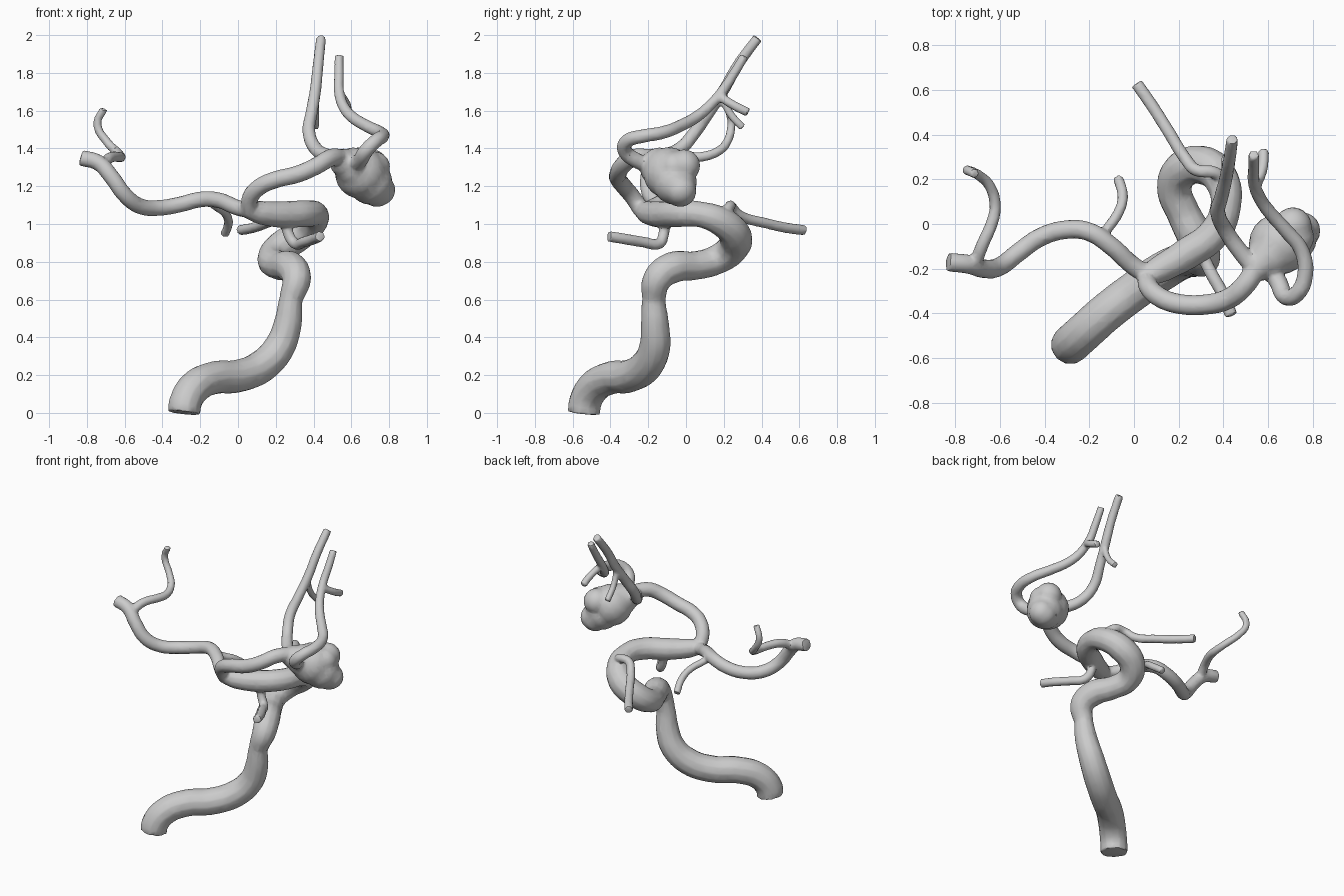
import bpy, bmesh
from mathutils import Vector, Matrix

curve = bpy.data.curves.new("artery_paths", 'CURVE')
curve.dimensions = '3D'
curve.bevel_depth = 1.0
curve.bevel_resolution = 4
curve.resolution_u = 6
curve.use_fill_caps = True


def vessel(points, r0, r1=None):
    """Tube through points (x, y, z[, radius]); radius tapers r0 to r1."""
    r1 = r0 if r1 is None else r1
    s = curve.splines.new('BEZIER')
    s.bezier_points.add(len(points) - 1)
    s.radius_interpolation = 'LINEAR'
    for i, (bp, p) in enumerate(zip(s.bezier_points, points)):
        bp.co = p[:3]
        bp.radius = p[3] if len(p) > 3 else r0 + (r1 - r0) * i / (len(points) - 1)
    for bp in s.bezier_points:
        bp.handle_left_type = bp.handle_right_type = 'AUTO'


# Main trunk with its S bends and back loop
vessel([(-.285, -.54, 0), (-.28, -.535, .05), (-.23, -.49, .135), (-.13, -.40, .185),
        (0, -.30, .195), (.13, -.21, .25), (.22, -.165, .35, .083),
        (.265, -.165, .48, .074), (.28, -.17, .60, .062), (.31, -.15, .71, .078),
        (.28, -.07, .77, .084), (.22, .05, .78, .076), (.18, .16, .81, .078),
        (.22, .245, .87, .085), (.32, .26, .94, .087), (.395, .19, 1.01, .078),
        (.41, .08, 1.05, .068), (.36, -.04, 1.055, .072), (.24, -.13, 1.05, .072),
        (.12, -.20, 1.06, .063), (.04, -.24, 1.08, .045)], .088)
# Left branch
vessel([(.07, -.23, 1.07), (0, -.19, 1.085), (-.10, -.10, 1.125), (-.20, -.035, 1.13),
        (-.30, -.025, 1.105), (-.42, -.06, 1.085), (-.52, -.13, 1.095),
        (-.60, -.19, 1.155), (-.67, -.20, 1.25), (-.74, -.18, 1.325),
        (-.832, -.17, 1.35)], .042, .043)
vessel([(-.71, -.18, 1.31), (-.68, -.10, 1.35), (-.63, .02, 1.355), (-.62, .08, 1.355),
        (-.645, .17, 1.385), (-.69, .215, 1.43), (-.745, .24, 1.53),
        (-.71, .225, 1.61)], .03, .021)
vessel([(-.15, -.06, 1.12), (-.11, -.01, 1.09), (-.07, .05, 1.06),
        (-.05, .12, 1.01), (-.07, .205, .945)], .024)
# Right branch to the sac
vessel([(.06, -.235, 1.07), (.065, -.28, 1.14), (.12, -.33, 1.20), (.20, -.357, 1.235),
        (.32, -.36, 1.265), (.42, -.335, 1.31), (.49, -.28, 1.35),
        (.55, -.19, 1.35)], .044, .048)
# Two tall upper vessels and their twigs
vessel([(.54, -.20, 1.35), (.48, -.13, 1.36), (.41, -.03, 1.40), (.375, .05, 1.49),
        (.39, .12, 1.59), (.41, .20, 1.71), (.425, .28, 1.85), (.44, .38, 1.985)], .04, .027)
vessel([(.60, -.18, 1.31), (.645, -.26, 1.335), (.68, -.325, 1.39), (.73, -.31, 1.44),
        (.765, -.23, 1.465), (.75, -.12, 1.485), (.68, -.03, 1.52), (.60, .06, 1.57),
        (.56, .12, 1.62), (.535, .19, 1.70), (.535, .25, 1.79), (.535, .31, 1.89)], .043, .024)
vessel([(.545, .17, 1.68), (.575, .25, 1.63), (.58, .33, 1.59)], .024)
vessel([(.41, .19, 1.69), (.41, .23, 1.59), (.41, .30, 1.51)], .021)
# Rear vessel off the loop
vessel([(.41, .18, 1.04), (.36, .23, 1.09), (.28, .24, 1.09), (.235, .285, 1.045),
        (.15, .42, 1.005), (.08, .53, .98), (.012, .627, .967)], .028)
# Front vessel under the trunk
vessel([(.25, -.11, 1.03), (.27, -.12, .94), (.30, -.14, .897), (.35, -.23, .905),
        (.40, -.32, .92), (.435, -.41, .935)], .029)

# Turn paths into one mesh
tmp = bpy.data.objects.new("artery_paths", curve)
bpy.context.collection.objects.link(tmp)
bpy.context.view_layer.update()
mesh = bpy.data.meshes.new_from_object(tmp.evaluated_get(bpy.context.evaluated_depsgraph_get()))
bpy.data.objects.remove(tmp)
bm = bmesh.new()
bm.from_mesh(mesh)
bmesh.ops.remove_doubles(bm, verts=bm.verts, dist=.0005)

# Lumpy sac from overlapping balls
for x, y, z, r in [(.65, -.09, 1.27, .137), (.61, -.14, 1.30, .105), (.70, -.06, 1.22, .118),
                   (.735, -.03, 1.175, .085), (.75, -.03, 1.18, .083), (.71, -.01, 1.31, .085),
                   (.56, -.18, 1.325, .075), (.72, -.06, 1.30, .085)]:
    bmesh.ops.create_icosphere(bm, subdivisions=3, radius=r,
                               matrix=Matrix.Translation(Vector((x, y, z))))
bmesh.ops.recalc_face_normals(bm, faces=bm.faces)
bm.to_mesh(mesh)
bm.free()

tree = bpy.data.objects.new("artery_tree", mesh)
bpy.context.collection.objects.link(tree)
for p in mesh.polygons:
    p.use_smooth = True

# Fuse, soften the joins and thin out to a lightly faceted skin
fuse = tree.modifiers.new("fuse", 'REMESH')
fuse.mode = 'VOXEL'
fuse.voxel_size = .009
fuse.use_smooth_shade = True
soft = tree.modifiers.new("soften", 'SMOOTH')
soft.factor = .5
soft.iterations = 3
thin = tree.modifiers.new("thin", 'DECIMATE')
thin.ratio = .15

bpy.context.view_layer.objects.active = tree
tree.select_set(True)
for m in list(tree.modifiers):
    bpy.ops.object.modifier_apply(modifier=m.name)
bpy.ops.object.shade_smooth_by_angle(angle=.6)
